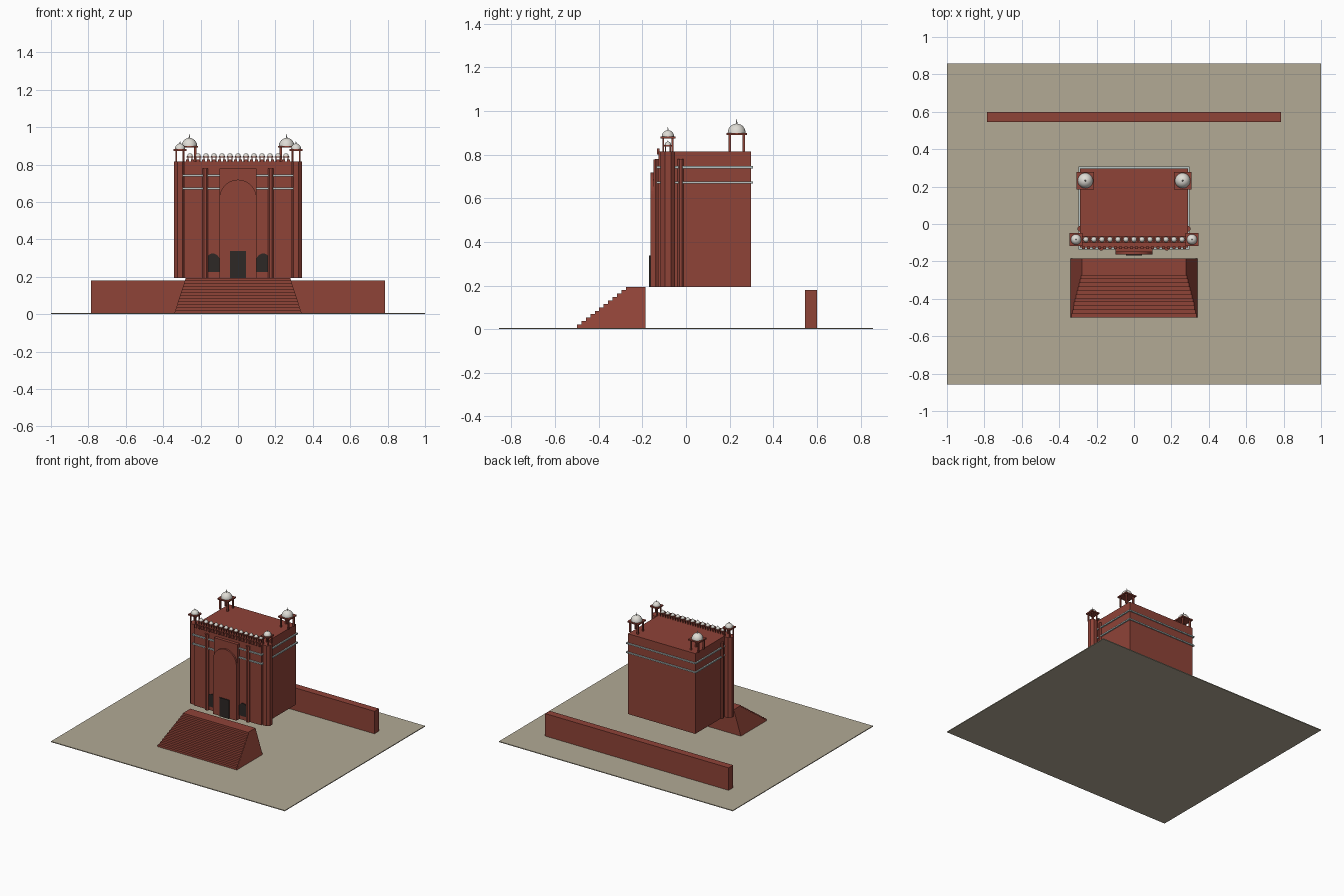
import bpy, bmesh, math
from mathutils import Matrix, Vector

if "Cube" in bpy.data.objects:
    bpy.data.objects.remove(bpy.data.objects["Cube"])


def material(name, rgb):
    m = bpy.data.materials.new(name)
    m.diffuse_color = (*rgb, 1)
    m.use_nodes = True
    m.node_tree.nodes["Principled BSDF"].inputs["Base Color"].default_value = m.diffuse_color
    return m


RED = material("red_sandstone", (0.275, 0.056, 0.039))
SAND = material("sandy_ground", (0.445, 0.40, 0.30))
WHITE = material("white_marble", (0.74, 0.72, 0.67))
TRIM = material("pale_trim", (0.48, 0.56, 0.55))
DARK = material("dark_opening", (0.026, 0.021, 0.019))


def finish(name, bm, mat, smooth=False):
    bmesh.ops.recalc_face_normals(bm, faces=bm.faces)
    mesh = bpy.data.meshes.new(name)
    bm.to_mesh(mesh)
    bm.free()
    mesh.materials.append(mat)
    ob = bpy.data.objects.new(name, mesh)
    bpy.context.collection.objects.link(ob)
    if smooth:
        bpy.ops.object.select_all(action='DESELECT')
        ob.select_set(True)
        bpy.context.view_layer.objects.active = ob
        bpy.ops.object.shade_smooth_by_angle(angle=math.radians(40))
    return ob


def add_box(bm, x0, x1, y0, y1, z0, z1):
    mat = Matrix.Translation(((x0 + x1) / 2, (y0 + y1) / 2, (z0 + z1) / 2))
    bmesh.ops.create_cube(bm, size=1, matrix=mat @ Matrix.Diagonal((x1 - x0, y1 - y0, z1 - z0, 1)))


def box(name, mat, *dims):
    bm = bmesh.new()
    add_box(bm, *dims)
    return finish(name, bm, mat)


def column(name, x, y, r, z0, z1):
    # octagonal shaft with flat sides facing the axes
    bm = bmesh.new()
    bmesh.ops.create_cone(bm, cap_ends=True, segments=8, radius1=r / math.cos(math.pi / 8),
                          radius2=r / math.cos(math.pi / 8), depth=z1 - z0,
                          matrix=Matrix.Translation((x, y, (z0 + z1) / 2)) @ Matrix.Rotation(math.pi / 8, 4, 'Z'))
    return finish(name, bm, RED)


def prism(name, mat, points, offset):
    # extrude a closed outline along an offset vector
    bm = bmesh.new()
    face = bm.faces.new([bm.verts.new(p) for p in points])
    out = bmesh.ops.extrude_face_region(bm, geom=[face])
    verts = [g for g in out['geom'] if isinstance(g, bmesh.types.BMVert)]
    bmesh.ops.translate(bm, verts=verts, vec=Vector(offset))
    return finish(name, bm, mat)


def arch(name, mat, x, half, z0, spring, y0, y1, steps=16):
    pts = [(x - half, y0, z0), (x + half, y0, z0)]
    for i in range(steps + 1):
        a = math.pi * i / steps
        pts.append((x + half * math.cos(a), y0, spring + half * math.sin(a)))
    return prism(name, mat, pts, (0, y1 - y0, 0))


def add_dome(bm, x, y, z, r, height, finial, seg=20, rings=6):
    # half-round shell with a closed base and a slim spike
    prev = None
    for j in range(rings):
        a = math.pi / 2 * j / rings
        ring = [bm.verts.new((x + r * math.cos(a) * math.cos(2 * math.pi * i / seg),
                              y + r * math.cos(a) * math.sin(2 * math.pi * i / seg),
                              z + height * math.sin(a))) for i in range(seg)]
        if prev is None:
            bm.faces.new(ring)
        else:
            for i in range(seg):
                k = (i + 1) % seg
                bm.faces.new((prev[i], prev[k], ring[k], ring[i]))
        prev = ring
    top = bm.verts.new((x, y, z + height))
    for i in range(seg):
        bm.faces.new((prev[i], prev[(i + 1) % seg], top))
    if finial:
        bmesh.ops.create_cone(bm, cap_ends=True, segments=8, radius1=r * 0.12, radius2=r * 0.02,
                              depth=finial + 0.004, matrix=Matrix.Translation((x, y, z + height + finial / 2 - 0.002)))


def kiosk(name, x, y, z0, z_slab, slab, post_at, post, r, height, finial):
    # four posts, square roof slab and a dome
    bm = bmesh.new()
    for sx in (-1, 1):
        for sy in (-1, 1):
            px, py = x + sx * post_at, y + sy * post_at
            add_box(bm, px - post, px + post, py - post, py + post, z0, z_slab)
    add_box(bm, x - slab, x + slab, y - slab, y + slab, z_slab, z_slab + 0.01)
    finish(name + "_frame", bm, RED)
    bm = bmesh.new()
    add_dome(bm, x, y, z_slab + 0.01, r, height, finial)
    finish(name + "_dome", bm, WHITE, True)


BASE, ROOF, FRONT = 0.194, 0.815, -0.125

# ground and rear wall
box("ground", SAND, -1, 1, -0.857, 0.857, 0, 0.006)
box("rear_wall", RED, -0.785, 0.785, 0.545, 0.60, 0.004, 0.18)

# tapering staircase: stepped side profile, extruded and narrowed with height
N, rise, run = 12, 0.0157, 0.0205
profile = [(-0.34, -0.185, 0.006), (-0.34, -0.50, 0.006)]
for i in range(N):
    y, z = -0.50 + i * run, 0.006 + (i + 1) * rise
    profile += [(-0.34, y, z), (-0.34, y + run if i < N - 1 else -0.185, z)]
stairs = prism("staircase", RED, profile, (0.68, 0, 0))
for v in stairs.data.vertices:
    v.co.x *= 1 - 0.18 * (v.co.z - 0.006) / (N * rise)

# gate block, central projecting bay and great arch
box("gate_block", RED, -0.288, 0.288, FRONT, 0.298, BASE, ROOF)
box("central_bay", RED, -0.10, 0.10, -0.149, FRONT + 0.01, BASE, 0.778)
arch("great_arch", RED, 0, 0.099, BASE, 0.62, -0.162, -0.14, 24)
box("doorway", DARK, -0.042, 0.042, -0.169, -0.16, BASE, 0.338)

# horizontal trim bands running round the block
for name, z in (("lower_band", 0.672), ("upper_band", 0.742)):
    bm = bmesh.new()
    add_box(bm, -0.298, 0.298, -0.136, FRONT + 0.002, z - 0.005, z + 0.005)
    add_box(bm, -0.298, 0.298, 0.296, 0.307, z - 0.005, z + 0.005)
    for s in (-1, 1):
        x0, x1 = sorted((s * 0.286, s * 0.298))
        add_box(bm, x0, x1, -0.13, 0.30, z - 0.005, z + 0.005)
    finish(name, bm, TRIM)

# mirrored parts
for s, side in ((-1, "left"), (1, "right")):
    column(side + "_corner_tower", s * 0.31, -0.083, 0.033, BASE, ROOF)
    column(side + "_front_pilaster", s * 0.175, -0.127, 0.015, BASE, 0.78)
    column(side + "_side_pilaster", s * 0.288, -0.025, 0.014, BASE, 0.78)
    arch(side + "_niche", DARK, s * 0.135, 0.037, 0.225, 0.287, FRONT - 0.006, FRONT + 0.002)
    kiosk(side + "_front_kiosk", s * 0.31, -0.083, ROOF, 0.873, 0.034, 0.021, 0.004, 0.028, 0.029, 0.016)
    kiosk(side + "_rear_kiosk", s * 0.26, 0.232, ROOF, 0.89, 0.047, 0.032, 0.006, 0.041, 0.042, 0.02)

# row of small domed canopies along the front parapet
frames, domes = bmesh.new(), bmesh.new()
for i in range(13):
    x, y = (i - 6) * 0.0428, -0.083
    for sx in (-1, 1):
        for sy in (-1, 1):
            px, py = x + sx * 0.011, y + sy * 0.011
            add_box(frames, px - 0.0025, px + 0.0025, py - 0.0025, py + 0.0025, ROOF, 0.838)
    add_box(frames, x - 0.018, x + 0.018, y - 0.018, y + 0.018, 0.838, 0.843)
    add_dome(domes, x, y, 0.843, 0.015, 0.017, 0.006, 12, 4)
finish("parapet_canopies", frames, RED)
finish("parapet_domes", domes, WHITE, True)

# merlons on the front edge
bm = bmesh.new()
for i in range(20):
    x = (i - 9.5) * 0.0285
    add_box(bm, x - 0.008, x + 0.008, FRONT - 0.008, FRONT + 0.004, 0.80, 0.828)
finish("merlons", bm, RED)
